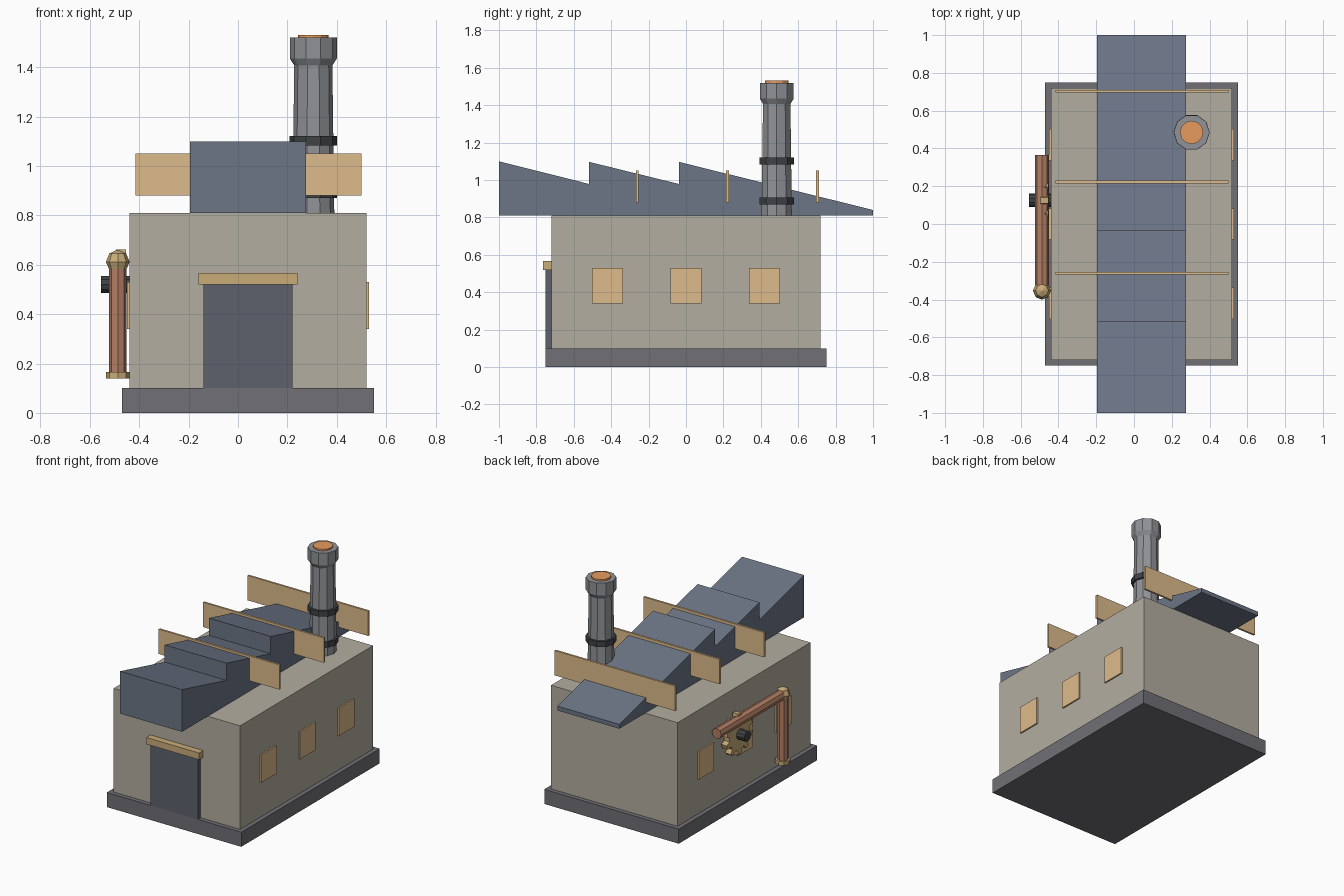
import bpy
from math import sin, cos, pi

if "Cube" in bpy.data.objects:
    bpy.data.objects.remove(bpy.data.objects["Cube"])


def material(name, color):
    m = bpy.data.materials.new(name)
    m.diffuse_color = (*color, 1)
    m.use_nodes = True
    m.node_tree.nodes["Principled BSDF"].inputs["Base Color"].default_value = m.diffuse_color
    return m


STONE = material("stone", (0.45, 0.42, 0.35))
FOOTING = material("footing", (0.16, 0.16, 0.18))
DARK = material("dark_metal", (0.11, 0.12, 0.15))
SLATE = material("slate", (0.15, 0.18, 0.24))
GLASS = material("warm_glass", (0.72, 0.50, 0.26))
BRASS = material("brass", (0.58, 0.41, 0.19))
COPPER = material("copper", (0.45, 0.21, 0.13))
STEEL = material("steel", (0.28, 0.29, 0.31))
BLACK = material("black_iron", (0.05, 0.055, 0.06))
EMBER = material("ember", (0.80, 0.33, 0.11))


def mesh_object(name, verts, faces, mat):
    me = bpy.data.meshes.new(name)
    me.from_pydata(verts, [], faces)
    me.materials.append(mat)
    ob = bpy.data.objects.new(name, me)
    bpy.context.collection.objects.link(ob)
    return ob


def loft(name, rings, mat):
    """Join equal-length rings of points and cap both ends."""
    n = len(rings[0])
    verts = [p for ring in rings for p in ring]
    faces = [(k * n + i, k * n + (i + 1) % n, (k + 1) * n + (i + 1) % n, (k + 1) * n + i)
             for k in range(len(rings) - 1) for i in range(n)]
    faces += [tuple(reversed(range(n))), tuple(range(len(verts) - n, len(verts)))]
    return mesh_object(name, verts, faces, mat)


def box(name, x, y, z, mat):
    return loft(name, [[(x[0], y[0], h), (x[1], y[0], h), (x[1], y[1], h), (x[0], y[1], h)]
                       for h in z], mat)


def turned(name, centre, profile, sides, mat, axis="z"):
    """Faceted round part from (radius, offset) pairs along an axis."""
    cx, cy, cz = centre
    rings = []
    for r, h in profile:
        ring = []
        for i in range(sides):
            a, b = r * cos(2 * pi * i / sides), r * sin(2 * pi * i / sides)
            dx, dy, dz = {"x": (h, a, b), "y": (b, h, a), "z": (a, b, h)}[axis]
            ring.append((cx + dx, cy + dy, cz + dz))
        rings.append(ring)
    return loft(name, rings, mat)


# Building shell
box("foundation", (-0.47, 0.55), (-0.75, 0.75), (0, 0.1), FOOTING)
box("walls", (-0.44, 0.52), (-0.72, 0.72), (0.1, 0.81), STONE)
box("door", (-0.14, 0.22), (-0.75, -0.715), (0.1, 0.52), DARK)
box("door_lintel", (-0.16, 0.24), (-0.765, -0.715), (0.52, 0.566), BRASS)

# Windows on both long walls
for y in (-0.42, 0, 0.42):
    for side, x in (("left", (-0.45, -0.435)), ("right", (0.515, 0.53))):
        box(f"window_{side}", x, (y - 0.083, y + 0.083), (0.34, 0.53), GLASS)

# Sawtooth roof
teeth = [(-1, 0.81), (1, 0.81), (1, 0.84), (-0.038, 1.097), (-0.038, 0.979),
         (-0.518, 1.097), (-0.518, 0.979), (-1, 1.1)]
loft("sawtooth_roof", [[(x, y, z) for y, z in teeth] for x in (-0.195, 0.275)], SLATE)

# Upright glazing panels across the roof
for y in (-0.26, 0.222, 0.703):
    box("roof_panel", (-0.415, 0.5), (y - 0.007, y + 0.007), (0.88, 1.05), GLASS)

# Chimney
stack = (0.305, 0.485, 0)
turned("chimney_shaft", stack, [(0.085, 0.81), (0.077, 1.42)], 10, STEEL)
turned("chimney_cap", stack, [(0.076, 1.405), (0.095, 1.435), (0.095, 1.52)], 10, STEEL)
for z, r in ((0.87, 0.096), (1.083, 0.096)):
    turned("chimney_band", stack, [(r, z), (r, z + 0.038)], 10, BLACK)
turned("chimney_ember", stack, [(0.062, 1.515), (0.062, 1.531)], 12, EMBER)

# Pipework on the left wall
px, py, pz = -0.487, -0.353, 0.612
turned("pipe_vertical", (px, py, 0), [(0.036, 0.15), (0.036, pz)], 8, COPPER)
turned("pipe_horizontal", (px, 0, pz), [(0.036, py), (0.036, 0.365)], 8, COPPER, "y")
turned("pipe_foot", (px, py, 0), [(0.048, 0.14), (0.048, 0.166)], 8, BRASS)
turned("pipe_elbow", (px, py, pz),
       [(0.048 * cos(a), 0.048 * sin(a)) for a in (-1.5, -pi / 4, 0, pi / 4, 1.5)], 8, BRASS)

# Gear wheel with its hub
outline = []
for i in range(10):
    for da, r in ((-0.19, 0.11), (-0.11, 0.142), (0.11, 0.142), (0.19, 0.11)):
        a = 2 * pi * i / 10 + pi / 2 + da
        outline.append((0.125 + r * cos(a), 0.52 + r * sin(a)))
loft("gear_wheel", [[(x, y, z) for y, z in outline] for x in (-0.495, -0.453)], BRASS)
turned("gear_hub", (0, 0.125, 0.52), [(0.036, -0.555), (0.036, -0.44)], 10, BLACK, "x")
